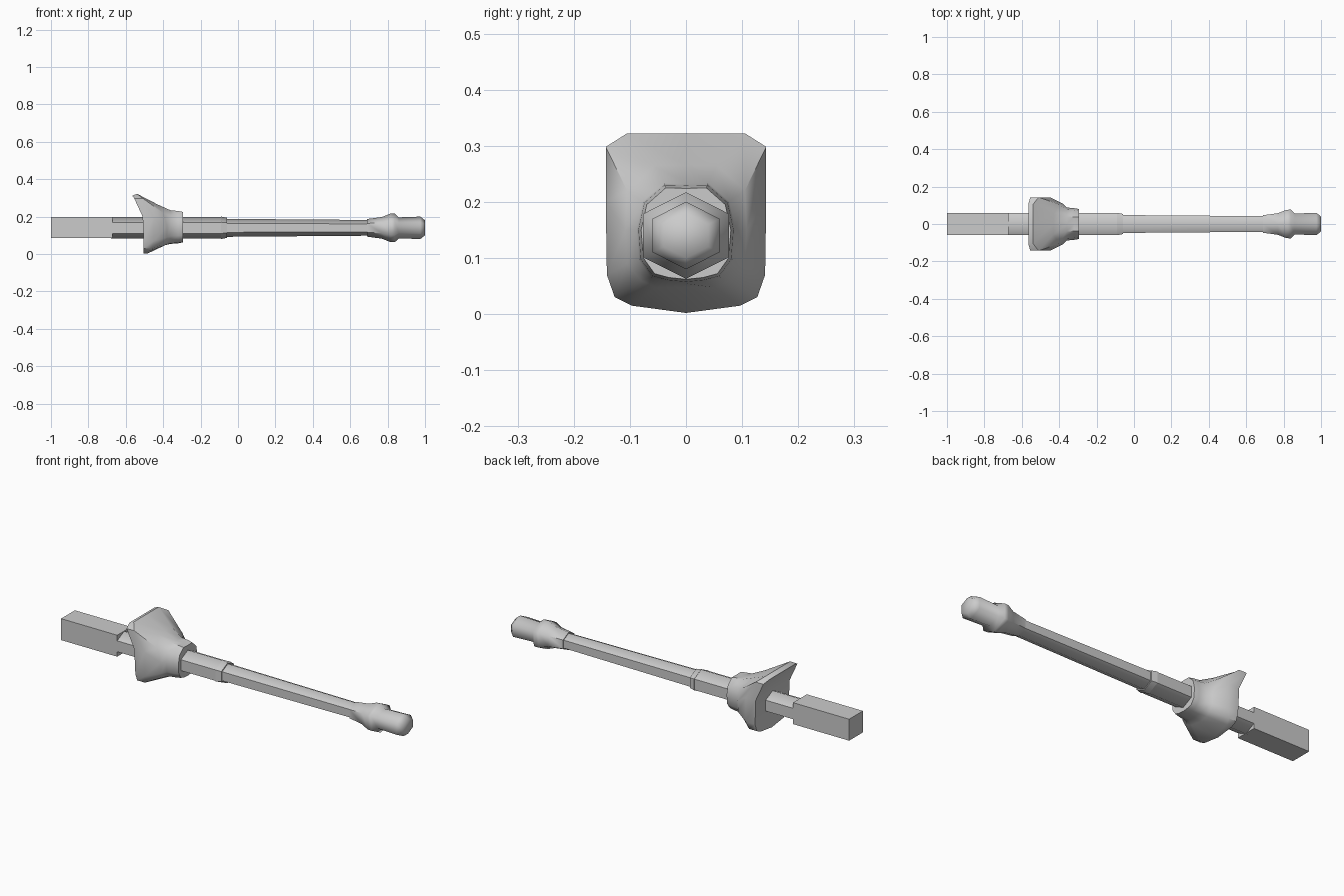
import bpy, bmesh, math

if "Cube" in bpy.data.objects:
    bpy.data.objects.remove(bpy.data.objects["Cube"])

AXIS_Z = 0.14


def finish(name, bm, angle=None):
    bmesh.ops.recalc_face_normals(bm, faces=bm.faces)
    mesh = bpy.data.meshes.new(name)
    bm.to_mesh(mesh)
    bm.free()
    ob = bpy.data.objects.new(name, mesh)
    bpy.context.collection.objects.link(ob)
    if angle:
        bpy.ops.object.select_all(action='DESELECT')
        ob.select_set(True)
        bpy.context.view_layer.objects.active = ob
        bpy.ops.object.shade_smooth_by_angle(angle=math.radians(angle))
    return ob


def bridge(bm, rings):
    for a, b in zip(rings, rings[1:]):
        n = len(a)
        for i in range(n):
            bm.faces.new((a[i], a[(i + 1) % n], b[(i + 1) % n], b[i]))


def hex_tube(name, stations):
    """Six-sided tube along x, equally wide and tall, from (x, radius) pairs."""
    bm = bmesh.new()
    rings = []
    for x, r in stations:
        ring = []
        for k in range(6):
            a = math.radians(90 + 60 * k)
            ring.append(bm.verts.new((x, r * 1.15 * math.cos(a), AXIS_Z + r * math.sin(a))))
        rings.append(ring)
    bridge(bm, rings)
    bm.faces.new(rings[0])
    bm.faces.new(rings[-1])
    return finish(name, bm, 62)


def shield(name, half_rings):
    """Loft of mirrored half sections, each a list of (x, y, z) from top to bottom."""
    bm = bmesh.new()
    rings = []
    for half in half_rings:
        pts = half + [(x, -y, z) for x, y, z in half[-2:0:-1]]
        rings.append([bm.verts.new(p) for p in pts])
    bridge(bm, rings)
    # folded back wall made of strips running from side to side
    back, n = rings[0], len(rings[0])
    for i in range(n // 2):
        loop = []
        for k in (i, i + 1, n - i - 1, (n - i) % n):
            if back[k % n] not in loop:
                loop.append(back[k % n])
        bm.faces.new(loop)
    bm.faces.new(rings[-1])
    return finish(name, bm, 40)


# breech block
bm = bmesh.new()
bmesh.ops.create_cube(bm, size=1)
for v in bm.verts:
    v.co = (-0.835 + v.co.x * 0.33, v.co.y * 0.116, AXIS_Z + 0.002 + v.co.z * 0.114)
finish("breech_block", bm)

# tubes
hex_tube("recoil_sleeve", [(-0.68, 0.058), (-0.09, 0.058)])
hex_tube("sleeve_collar", [(-0.09, 0.06), (-0.06, 0.054)])
hex_tube("barrel", [(-0.07, 0.048), (0.70, 0.042)])
hex_tube("muzzle_brake", [(0.69, 0.047), (0.77, 0.058), (0.815, 0.076), (0.838, 0.077),
                          (0.86, 0.056), (0.975, 0.06), (1.0, 0.04)])

# mantlet
rim_yz = [(0, .322), (.105, .322), (.143, .298), (.143, .2),
          (.141, .07), (.127, .03), (.097, .015), (0, 0.002)]
back_x = [-.565, -.565, -.555, -.51, -.505, -.505, -.505, -.505]
front_x = [-.54, -.54, -.51, -.45, -.45, -.46, -.475, -.485]
back = [(x, y, z - (0.01 if z > .3 else 0)) for x, (y, z) in zip(back_x, rim_yz)]
front = [(x, y, z) for x, (y, z) in zip(front_x, rim_yz)]
waist = [(-.43, 0, .265), (-.43, .055, .265), (-.40, .105, .22), (-.38, .108, .15),
         (-.38, .105, .09), (-.385, .08, .06), (-.39, .053, .047), (-.40, 0, .048)]
collar_yz = [(0, .224), (.036, .225), (.07, .195), (.08, .15),
             (.076, .1), (.056, .072), (.03, .065), (0, .062)]


def collar(x, s):
    return [(x, y * s, AXIS_Z + (z - AXIS_Z) * s) for y, z in collar_yz]


shield("mantlet", [back, front, waist, collar(-.36, 1.1), collar(-.32, 1.06), collar(-.295, 1.0)])
